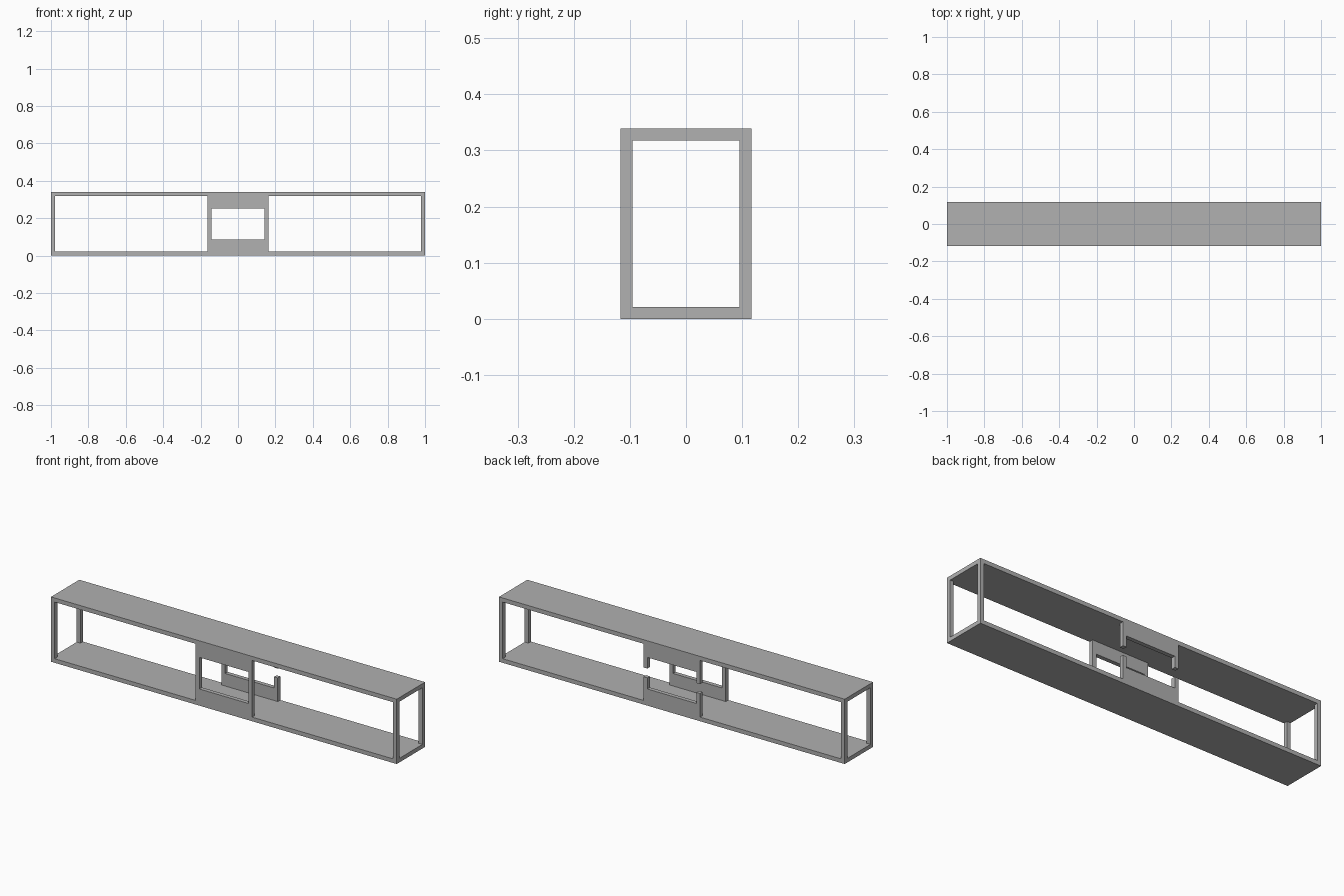
import bpy
import bmesh
from mathutils import Vector

# Overall dimensions
HALF_X, HALF_Y, HEIGHT = 1.0, 0.117, 0.339
WALL = 0.0215
PANEL_HALF = 0.163      # half width of the centre panels
RAIL_TOP = 0.087        # top of the lower rail, bottom of the window
REAR_STUB = 0.145       # height where the broken rear stiles stop

cube = bpy.data.objects.get("Cube")
if cube:
    bpy.data.objects.remove(cube, do_unlink=True)

grey = bpy.data.materials.new("plain grey")
grey.use_nodes = True
colour = (0.44, 0.44, 0.44, 1)
grey.diffuse_color = colour
grey.node_tree.nodes["Principled BSDF"].inputs["Base Color"].default_value = colour


def prism(name, profile, y0, y1):
    """Extrude a closed x-z profile from y0 to y1."""
    bm = bmesh.new()
    face = bm.faces.new([bm.verts.new((x, y0, z)) for x, z in profile])
    ext = bmesh.ops.extrude_face_region(bm, geom=[face])
    moved = [v for v in ext["geom"] if isinstance(v, bmesh.types.BMVert)]
    bmesh.ops.translate(bm, verts=moved, vec=Vector((0, y1 - y0, 0)))
    bmesh.ops.recalc_face_normals(bm, faces=bm.faces)
    mesh = bpy.data.meshes.new(name)
    bm.to_mesh(mesh)
    bm.free()
    mesh.materials.append(grey)
    obj = bpy.data.objects.new(name, mesh)
    bpy.context.collection.objects.link(obj)
    return obj


def slab(name, x0, x1, y0, y1, z0, z1):
    return prism(name, [(x0, z0), (x1, z0), (x1, z1), (x0, z1)], y0, y1)


def bracket(name, stub, y0, y1, flip):
    """U-shaped half panel: a rail with a short stile at each end."""
    inner = PANEL_HALF - WALL
    right = [(PANEL_HALF, WALL), (PANEL_HALF, stub), (inner, stub), (inner, RAIL_TOP)]
    outline = right + [(-x, z) for x, z in reversed(right)]
    if flip:
        outline = [(x, HEIGHT - z) for x, z in outline]
    return prism(name, outline, y0, y1)


# Floor and roof plates
slab("floor_plate", -HALF_X, HALF_X, -HALF_Y, HALF_Y, 0, WALL)
slab("roof_plate", -HALF_X, HALF_X, -HALF_Y, HALF_Y, HEIGHT - WALL, HEIGHT)

# Corner posts
for side, x in (("left", HALF_X - WALL), ("right", -HALF_X)):
    for end, y in (("front", -HALF_Y), ("rear", HALF_Y - WALL)):
        slab(f"{end}_{side}_post", x, x + WALL, y, y + WALL, WALL, HEIGHT - WALL)

# Centre panels: the front one closes round a window, the rear stiles are broken
for level, flip in (("lower", False), ("upper", True)):
    bracket(f"front_{level}_panel", HEIGHT / 2, -HALF_Y, -HALF_Y + WALL, flip)
    bracket(f"rear_{level}_panel", REAR_STUB, HALF_Y - WALL, HALF_Y, flip)
